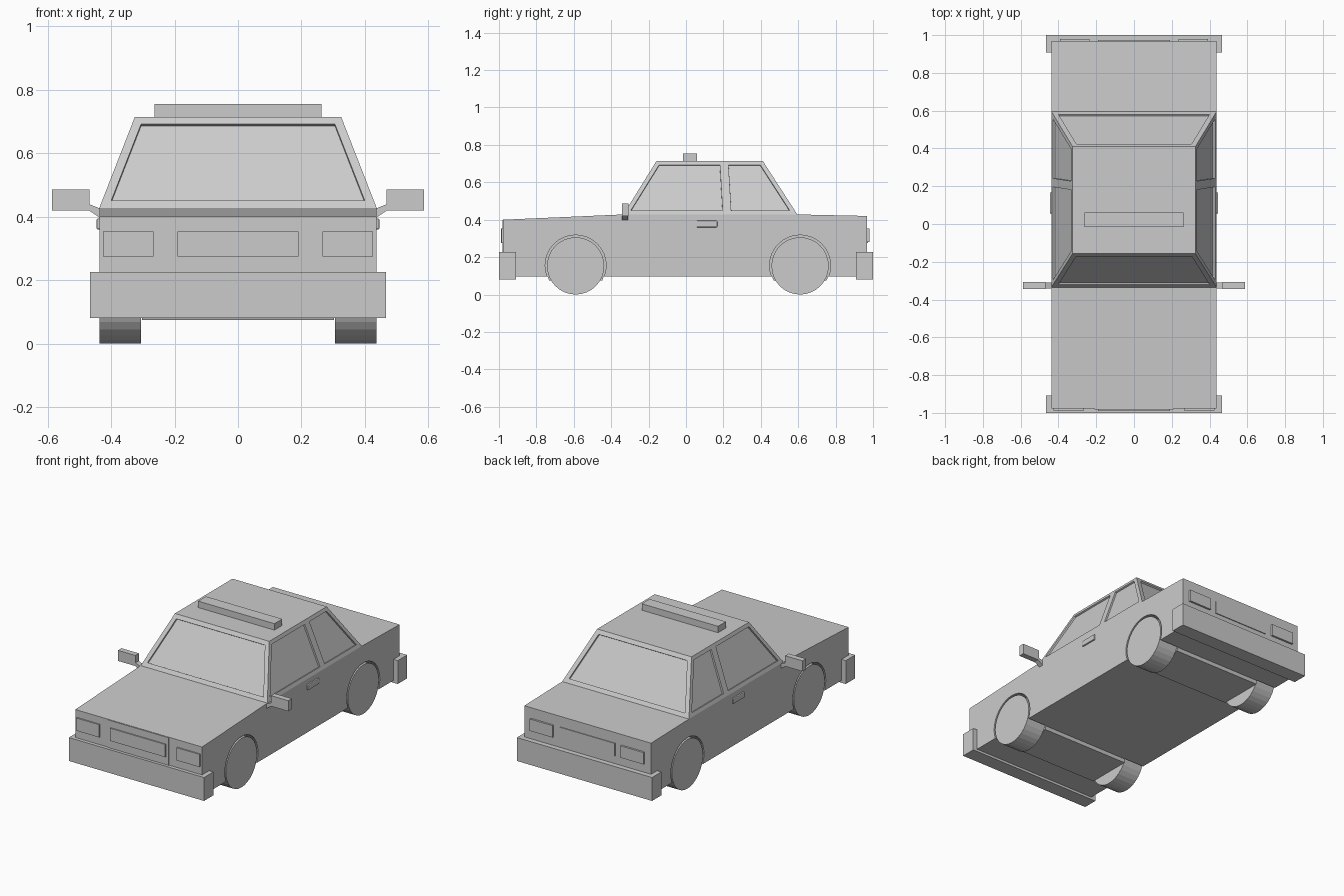
import bpy, bmesh, math
from mathutils import Vector

default = bpy.data.objects.get("Cube")
if default:
    bpy.data.objects.remove(default, do_unlink=True)

grey = bpy.data.materials.new("plain grey")
grey.use_nodes = True
grey.diffuse_color = (0.6, 0.6, 0.6, 1)
grey.node_tree.nodes["Principled BSDF"].inputs["Base Color"].default_value = (0.6, 0.6, 0.6, 1)


def finish(name, bm):
    bmesh.ops.recalc_face_normals(bm, faces=bm.faces)
    mesh = bpy.data.meshes.new(name)
    bm.to_mesh(mesh)
    bm.free()
    mesh.materials.append(grey)
    obj = bpy.data.objects.new(name, mesh)
    bpy.context.collection.objects.link(obj)
    return obj


def box(name, low, high, bevel=0):
    bm = bmesh.new()
    bmesh.ops.create_cube(bm, size=1)
    low, high = Vector(low), Vector(high)
    bmesh.ops.scale(bm, vec=high - low, verts=bm.verts)
    bmesh.ops.translate(bm, vec=(low + high) / 2, verts=bm.verts)
    if bevel:
        bmesh.ops.bevel(bm, geom=bm.edges[:], offset=bevel, segments=2, affect="EDGES", profile=0.5)
    return finish(name, bm)


def prism(name, points, start, end, axis="x"):
    """Extrude a flat outline along x (points are y, z) or along y (points are x, z)."""
    bm = bmesh.new()
    place = (lambda p: (start, *p)) if axis == "x" else (lambda p: (p[0], start, p[1]))
    face = bm.faces.new([bm.verts.new(place(p)) for p in points])
    ext = bmesh.ops.extrude_face_region(bm, geom=[face], use_keep_orig=True)
    step = Vector((end - start, 0, 0)) if axis == "x" else Vector((0, end - start, 0))
    bmesh.ops.translate(bm, vec=step, verts=[g for g in ext["geom"] if isinstance(g, bmesh.types.BMVert)])
    return finish(name, bm)


def disc(name, x0, x1, y, z, radius, sides):
    ring = [(y + radius * math.cos(math.tau * i / sides), z + radius * math.sin(math.tau * i / sides))
            for i in range(sides)]
    return prism(name, ring, x0, x1)


# Lower body with wheel wells cut out of both sides
HALF = 0.437
body = prism("body", [(-0.978, 0.095), (-0.978, 0.4), (-0.335, 0.428), (0.595, 0.428),
                      (0.968, 0.42), (0.968, 0.095)], -HALF, HALF)
AXLES = {"front": -0.59, "rear": 0.61}
for end, y in AXLES.items():
    for side in (-1, 1):
        cutter = disc("well_cutter", side * 0.303, side * 0.6, y, 0.155, 0.163, 32)
        cutter.hide_render = True
        mod = body.modifiers.new("well", "BOOLEAN")
        mod.operation, mod.solver, mod.object = "DIFFERENCE", "EXACT", cutter
        bpy.context.view_layer.objects.active = body
        bpy.ops.object.modifier_apply(modifier=mod.name)
        bpy.data.objects.remove(cutter, do_unlink=True)
        label = "left" if side > 0 else "right"
        disc(f"{end}_{label}_wheel", side * 0.305, side * HALF, y, 0.153, 0.153, 32)
    # Shallow housing between the wheels
    prism(f"{end}_axle_housing", [(y - 0.142, 0.075), (y + 0.142, 0.075),
                                  (y + 0.151, 0.1), (y - 0.151, 0.1)], -0.303, 0.303)

# Cabin: tapered block with recessed windows
bm = bmesh.new()
SILL, ROOF = 0.428, 0.715
TOP = 0.325
low = {(s, k): bm.verts.new((s * HALF, y, SILL)) for s in (-1, 1) for k, y in enumerate((-0.335, 0.22, 0.595))}
top = {(s, k): bm.verts.new((s * TOP, y, ROOF)) for s in (-1, 1) for k, y in enumerate((-0.157, 0.203, 0.41))}
side_windows, screens = [], []
for s in (-1, 1):
    for k in (0, 1):
        side_windows.append(bm.faces.new([low[s, k], low[s, k + 1], top[s, k + 1], top[s, k]]))
for k in (0, 2):
    screens.append(bm.faces.new([low[-1, k], low[1, k], top[1, k], top[-1, k]]))
for ring in (low, top):
    bm.faces.new([ring[p] for p in ((-1, 0), (-1, 1), (-1, 2), (1, 2), (1, 1), (1, 0))])
bmesh.ops.recalc_face_normals(bm, faces=bm.faces)
for faces, margin in ((side_windows, 0.023), (screens, 0.027)):
    bmesh.ops.inset_individual(bm, faces=faces, thickness=margin, use_even_offset=True)
    bmesh.ops.inset_individual(bm, faces=faces, thickness=0.0005, depth=-0.01, use_even_offset=True)
finish("cabin", bm)

# Roof light bar and bumpers
box("roof_light_bar", (-0.263, -0.017, 0.71), (0.263, 0.06, 0.755))
box("front_bumper", (-0.466, -1, 0.08), (0.466, -0.908, 0.226))
box("rear_bumper", (-0.466, 0.908, 0.08), (0.466, 1, 0.226))

# Nose and tail details
box("nose_panel", (-0.21, -0.982, 0.2), (0.21, -0.97, 0.398))
box("grille", (-0.19, -0.989, 0.275), (0.19, -0.975, 0.354))
box("rear_plate", (-0.19, 0.96, 0.275), (0.19, 0.973, 0.354))

for side in (-1, 1):
    label = "left" if side > 0 else "right"

    def mirrored_box(name, low, high, bevel=0):
        xs = sorted((side * low[0], side * high[0]))
        return box(f"{label}_{name}", (xs[0], *low[1:]), (xs[1], *high[1:]), bevel)

    mirrored_box("headlight", (0.266, -0.987, 0.275), (0.425, -0.97, 0.354))
    mirrored_box("tail_light", (0.235, 0.96, 0.28), (0.392, 0.98, 0.354))
    mirrored_box("door_handle", (0.425, 0.055, 0.359), (0.446, 0.168, 0.395), 0.006)
    # Wing mirror on a short slanted arm
    mirrored_box("wing_mirror", (0.468, -0.343, 0.42), (0.587, -0.308, 0.486))
    prism(f"{label}_mirror_arm", [(side * x, z) for x, z in
                                  ((0.425, 0.405), (0.437, 0.398), (0.47, 0.42), (0.47, 0.44), (0.43, 0.424))],
          -0.341, -0.31, "y")
